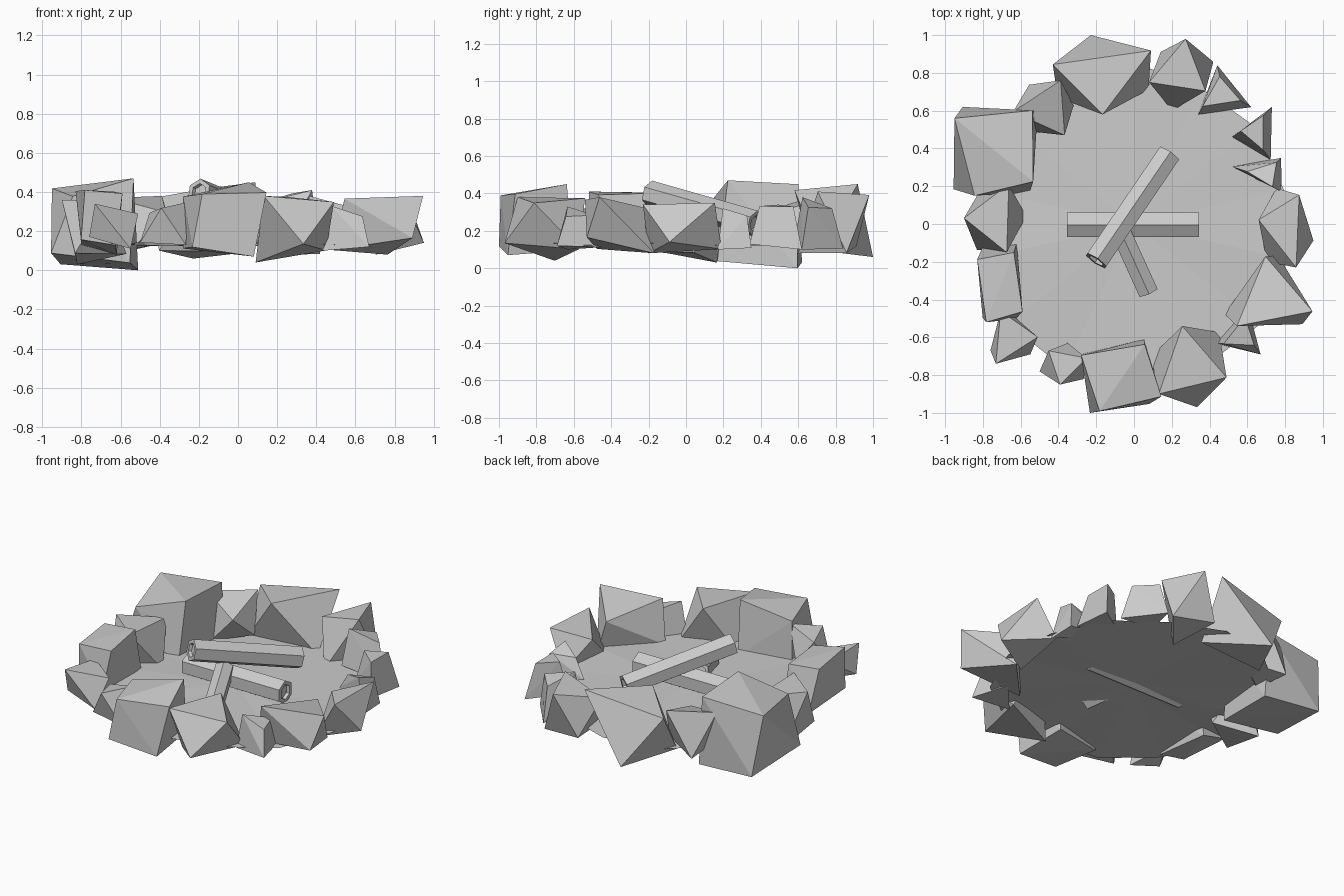
import bpy, bmesh, math, random
from mathutils import Vector

if "Cube" in bpy.data.objects:
    bpy.data.objects.remove(bpy.data.objects["Cube"])


def make_object(name, bm):
    bmesh.ops.recalc_face_normals(bm, faces=bm.faces[:])
    mesh = bpy.data.meshes.new(name)
    bm.to_mesh(mesh)
    bm.free()
    obj = bpy.data.objects.new(name, mesh)
    bpy.context.collection.objects.link(obj)
    return obj


def rock(name, x0, x1, y0, y1, z0, z1, sides, turn, twist, seed):
    """Chipped stone: hull of two jittered rings, fitted to its bounds."""
    rng = random.Random(seed)
    pts = []
    for level, offset in ((-1, 0.0), (1, twist)):
        shrink = 0.65 if level > 0 and twist == 0 and sides == 3 else 1.0
        for i in range(sides):
            a = math.radians(turn) + math.tau * (i + offset) / sides
            a += rng.uniform(-0.15, 0.15)
            r = rng.uniform(0.85, 1.1) * shrink
            pts.append(Vector((r * math.cos(a), r * math.sin(a),
                               level * rng.uniform(0.4, 1.0))))
    low = [min(p[k] for p in pts) for k in range(3)]
    high = [max(p[k] for p in pts) for k in range(3)]
    bounds = ((x0, x1), (y0, y1), (z0, z1))
    bm = bmesh.new()
    for p in pts:
        bm.verts.new([b[0] + (p[k] - low[k]) / (high[k] - low[k]) * (b[1] - b[0])
                      for k, b in enumerate(bounds)])
    bmesh.ops.convex_hull(bm, input=bm.verts[:])
    bmesh.ops.delete(bm, geom=[v for v in bm.verts if not v.link_faces], context='VERTS')
    make_object(name, bm)


def log(name, start, end, radius):
    """Six-sided log with a recessed heartwood at each end."""
    start, end = Vector(start), Vector(end)
    axis = end - start
    bm = bmesh.new()
    bmesh.ops.create_cone(bm, cap_ends=True, segments=6, radius1=radius,
                          radius2=radius, depth=axis.length)
    caps = [f for f in bm.faces if abs(f.normal.z) > 0.9]
    bmesh.ops.inset_individual(bm, faces=caps, thickness=radius * 0.35, depth=0)
    bmesh.ops.inset_individual(bm, faces=caps, thickness=radius * 0.05, depth=-0.02)
    obj = make_object(name, bm)
    obj.location = (start + end) / 2
    obj.rotation_mode = 'QUATERNION'
    obj.rotation_quaternion = axis.to_track_quat('Z', 'Y')


# ash bed: thin, slightly uneven sheet
rng = random.Random(4)
bm = bmesh.new()
centre = bm.verts.new((0, 0, 0.145))
rim = []
for i in range(14):
    a = math.tau * (i + 0.5) / 14
    r = rng.uniform(0.80, 0.86)
    rim.append(bm.verts.new((r * math.cos(a), r * math.sin(a), rng.uniform(0.12, 0.14))))
for i in range(14):
    bm.faces.new((centre, rim[i], rim[(i + 1) % 14]))
make_object("ash_bed", bm)

# logs
log("log_lying", (-0.355, -0.005, 0.20), (0.345, -0.005, 0.20), 0.075)
log("log_leaning", (-0.20, -0.195, 0.40), (0.185, 0.37, 0.24), 0.07)
log("log_short", (0.075, -0.36, 0.17), (-0.075, -0.03, 0.25), 0.06)

# stone ring: x, y and z bounds, ring sides, turn, twist
stones = [
    (-0.43, 0.09, 0.58, 1.00, 0.06, 0.45, 3, 100, 0.5),
    (0.08, 0.42, 0.60, 0.98, 0.08, 0.41, 3, 20, 0.5),
    (0.34, 0.62, 0.58, 0.84, 0.10, 0.38, 3, 100, 0),
    (0.52, 0.73, 0.34, 0.62, 0.10, 0.34, 3, 60, 0),
    (0.52, 0.78, 0.17, 0.35, 0.10, 0.32, 3, 50, 0),
    (0.66, 0.95, -0.23, 0.19, 0.08, 0.35, 3, 110, 0.5),
    (0.48, 0.945, -0.54, -0.17, 0.08, 0.38, 3, 80, 0.15),
    (0.43, 0.67, -0.69, -0.44, 0.10, 0.33, 3, 80, 0),
    (0.09, 0.49, -0.97, -0.54, 0.04, 0.38, 3, 45, 0.5),
    (-0.28, 0.145, -1.00, -0.61, 0.07, 0.45, 4, 50, 0.1),
    (-0.50, -0.25, -0.85, -0.63, 0.13, 0.35, 3, 200, 0.5),
    (-0.76, -0.51, -0.74, -0.46, 0.11, 0.34, 3, 80, 0.3),
    (-0.83, -0.59, -0.52, -0.10, 0.08, 0.41, 4, 45, 0.15),
    (-0.90, -0.57, -0.15, 0.21, 0.03, 0.36, 3, 0, 0.5),
    (-0.955, -0.51, 0.15, 0.62, 0.00, 0.47, 4, 45, 0.1),
    (-0.64, -0.32, 0.47, 0.76, 0.10, 0.38, 3, 0, 0.5),
]
for n, s in enumerate(stones):
    rock(f"stone_{n + 1}", *s, seed=n + 11)
